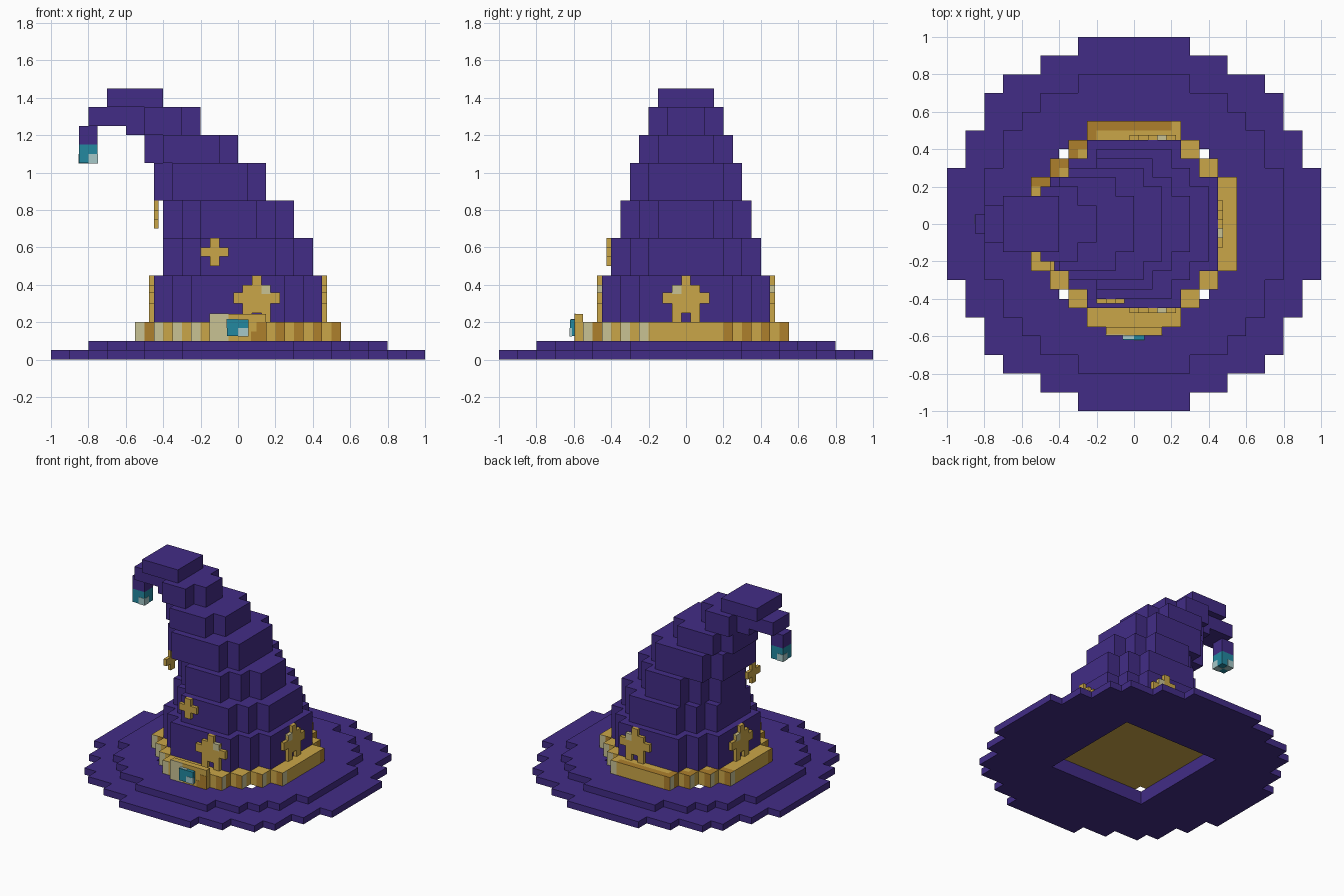
import bpy, bmesh
from mathutils import Vector

if "Cube" in bpy.data.objects:
    bpy.data.objects.remove(bpy.data.objects["Cube"])

CELL = 0.05


def material(name, hex_code):
    srgb = [int(hex_code[i:i + 2], 16) / 255 for i in (0, 2, 4)]
    col = [c / 12.92 if c < 0.04045 else ((c + 0.055) / 1.055) ** 2.4 for c in srgb] + [1]
    m = bpy.data.materials.new(name)
    m.use_nodes = True
    m.diffuse_color = col
    m.node_tree.nodes["Principled BSDF"].inputs["Base Color"].default_value = col
    return m


purple = material("purple cloth", "422C86")
gold = material("gold", "CAA648")
dark_gold = material("dark gold", "AE802C")
pale_gold = material("pale gold", "C8C294")
teal = material("teal gem", "2389A0")
pale_teal = material("pale teal", "A6C8C8")
GOLD, DARK, PALE = range(3)


def finish(name, bm, mats):
    mesh = bpy.data.meshes.new(name)
    bm.to_mesh(mesh)
    bm.free()
    for m in mats:
        mesh.materials.append(m)
    ob = bpy.data.objects.new(name, mesh)
    bpy.context.collection.objects.link(ob)
    return ob


def boxes(name, spans, mat):
    """One object made of boxes, each given as (low corner, high corner)."""
    bm = bmesh.new()
    for lo, hi in spans:
        lo, hi = Vector(lo), Vector(hi)
        for v in bmesh.ops.create_cube(bm, size=1)["verts"]:
            v.co = (lo + hi) / 2 + v.co * (hi - lo)
    return finish(name, bm, [mat])


def slab(name, steps, z0, z1, mats, hole=0, rule=None):
    """Stepped block layer: union of (x0, x1, half depth), built on a cell grid."""
    cells = set()
    for i in range(-20, 20):
        for j in range(-20, 20):
            x, y = (i + 0.5) * CELL, (j + 0.5) * CELL
            inside = any(a < x < b and abs(y) < h for a, b, h in steps)
            if inside and not (abs(x) < hole and abs(y) < hole):
                cells.add((i, j))
    bm = bmesh.new()

    def quad(points, normal, cell):
        f = bm.faces.new([bm.verts.new(p) for p in points])
        if rule:
            f.material_index = rule(cell, normal, cells)

    for i, j in cells:
        x0, x1, y0, y1 = (k * CELL for k in (i, i + 1, j, j + 1))
        ring = [(x0, y0), (x1, y0), (x1, y1), (x0, y1)]
        quad([(x, y, z1) for x, y in ring], (0, 0, 1), (i, j))
        quad([(x, y, z0) for x, y in reversed(ring)], (0, 0, -1), (i, j))
        for k, (dx, dy) in enumerate([(0, -1), (1, 0), (0, 1), (-1, 0)]):
            if (i + dx, j + dy) not in cells:
                a, b = ring[k], ring[(k + 1) % 4]
                quad([(*a, z0), (*b, z0), (*b, z1), (*a, z1)], (dx, dy, 0), (i, j))
    bmesh.ops.remove_doubles(bm, verts=bm.verts, dist=0.001)
    bmesh.ops.dissolve_limit(bm, angle_limit=0.02, verts=bm.verts, edges=bm.edges,
                             delimit={'MATERIAL', 'NORMAL'})
    return finish(name, bm, mats)


def symmetric(pairs):
    return [(-x, x, y) for x, y in pairs]


# Brim: two stepped discs with a square opening
slab("brim_lower", symmetric([(0.3, 1), (0.5, 0.9), (0.7, 0.8), (0.8, 0.7), (0.9, 0.5), (1, 0.3)]),
     0, 0.05, [purple], hole=0.4)
slab("brim_upper", symmetric([(0.3, 0.8), (0.5, 0.7), (0.6, 0.6), (0.7, 0.5), (0.8, 0.3)]),
     0.05, 0.1, [purple], hole=0.4)


# Hat band: striped pale on each side's left end, dark on its right end
def band_rule(cell, normal, cells):
    i, j = cell
    nx, ny, nz = normal
    if nz < 0:
        return GOLD
    if nz > 0:
        edge = ((i, j + 1) not in cells and i < 4) or (i - 1, j) not in cells
        return DARK if edge and j >= 4 else GOLD
    along = (-ny * (i + 0.5) + nx * (j + 0.5))
    k = int(abs(along))
    if k < 4 or k % 2 == 1 and along < 0 and k != 9:
        return GOLD
    if along < 0:
        return DARK if k == 9 else PALE
    return DARK if k % 2 == 0 else GOLD


slab("hat_band", symmetric([(0.25, 0.55), (0.35, 0.45), (0.45, 0.35), (0.55, 0.25)]),
     0.1, 0.2, [gold, dark_gold, pale_gold], rule=band_rule)

# Crown: tiers that shrink and lean towards -x
tiers = [
    (0.2, 0.45, symmetric([(0.25, 0.45), (0.35, 0.35), (0.45, 0.25)])),
    (0.45, 0.65, symmetric([(0.2, 0.4), (0.3, 0.3), (0.4, 0.2)])),
    (0.65, 0.85, [(-0.2, 0.1, 0.35), (-0.3, 0.2, 0.25), (-0.4, 0.3, 0.15)]),
    (0.85, 1.05, [(-0.35, 0.05, 0.3), (-0.45, 0.15, 0.2)]),
    (1.05, 1.2, [(-0.4, -0.1, 0.25), (-0.5, 0, 0.15)]),
    (1.2, 1.35, [(-0.5, -0.3, 0.2), (-0.6, -0.2, 0.1)]),
    (1.35, 1.45, [(-0.7, -0.4, 0.15)]),
]
for n, (z0, z1, steps) in enumerate(tiers, 1):
    slab(f"crown_tier_{n}", steps, z0, z1, [purple])

# Drooping tip with its gem
boxes("tip_arm", [((-0.8, -0.1, 1.25), (-0.6, 0.1, 1.35))], purple)
boxes("tip_drop", [((-0.85, -0.05, 1.15), (-0.75, 0.05, 1.25))], purple)
boxes("tip_gem", [((-0.85, -0.05, 1.05), (-0.75, 0.05, 1.15))], teal)
e = 0.002
boxes("tip_gem_glints", [((-0.8, -0.05 - e, 1.05 - e), (-0.75 + e, 0, 1.1)),
                         ((-0.85 - e, 0, 1.05 - e), (-0.8, 0.05 + e, 1.1))], pale_teal)

# Buckle and its gem
boxes("buckle", [((-0.15, -0.595, 0.1), (0.15, -0.55, 0.245))], gold)
boxes("buckle_pale_edge", [((-0.15 - e, -0.595 - e, 0.1), (-0.05, -0.59, 0.245 + e))], pale_gold)
boxes("buckle_dark_edge", [((0.07, -0.595 - e, 0.1), (0.15 + e, -0.59, 0.15)),
                           ((0.1, -0.595 - e, 0.15), (0.15 + e, -0.59, 0.2))], dark_gold)
boxes("buckle_gem", [((-0.06, -0.62, 0.125), (0.055, -0.595, 0.215))], teal)
boxes("buckle_gem_glints", [((0, -0.62 - e, 0.125 - e), (0.055 + e, -0.61, 0.17)),
                            ((-0.06 - e, -0.615, 0.17), (0, -0.595, 0.215 + e))], pale_teal)


def ornament(name, rects, side, offset, depth, mat, thick=0.025):
    """Flat (u0, u1, z0, z1) rectangles placed against one side of the crown."""
    spans = []
    for u0, u1, z0, z1 in rects:
        u0, u1 = u0 + offset, u1 + offset
        near, far = depth, depth + thick
        if side in ("front", "back"):
            y0, y1 = (-far, -near) if side == "front" else (near, far)
            spans.append(((u0, y0, z0), (u1, y1, z1)))
        else:
            x0, x1 = (-far, -near) if side == "left" else (near, far)
            spans.append(((x0, u0, z0), (x1, u1, z1)))
    boxes(name, spans, mat)


# Stars on the four sides of the lowest tier
star = [(-0.025, 0.025, 0.4, 0.45), (-0.075, 0.075, 0.36, 0.4), (-0.125, 0.125, 0.3, 0.36),
        (-0.075, 0.075, 0.25, 0.3), (-0.075, -0.025, 0.2, 0.25), (0.025, 0.075, 0.2, 0.25)]
sides = [("front", 0.1, 1), ("back", 0.1, 1), ("left", 0, 1), ("right", 0, -1)]
for side, offset, flip in sides:
    ornament("star_" + side, star, side, offset, 0.45, gold)
    ornament("star_glint_" + side, [(flip * 0.05 - 0.025, flip * 0.05 + 0.025, 0.35, 0.4)],
             side, offset, 0.45, pale_gold, 0.025 + e)


# Small crosses higher up
def cross(z):
    return [(-0.075, 0.075, z - 0.025, z + 0.025), (-0.025, 0.025, z + 0.025, z + 0.075),
            (-0.025, 0.025, z - 0.075, z - 0.025)]


ornament("cross_front", cross(0.575), "front", -0.125, 0.4, gold)
ornament("cross_left", cross(0.775), "left", -0.175, 0.425, gold)
